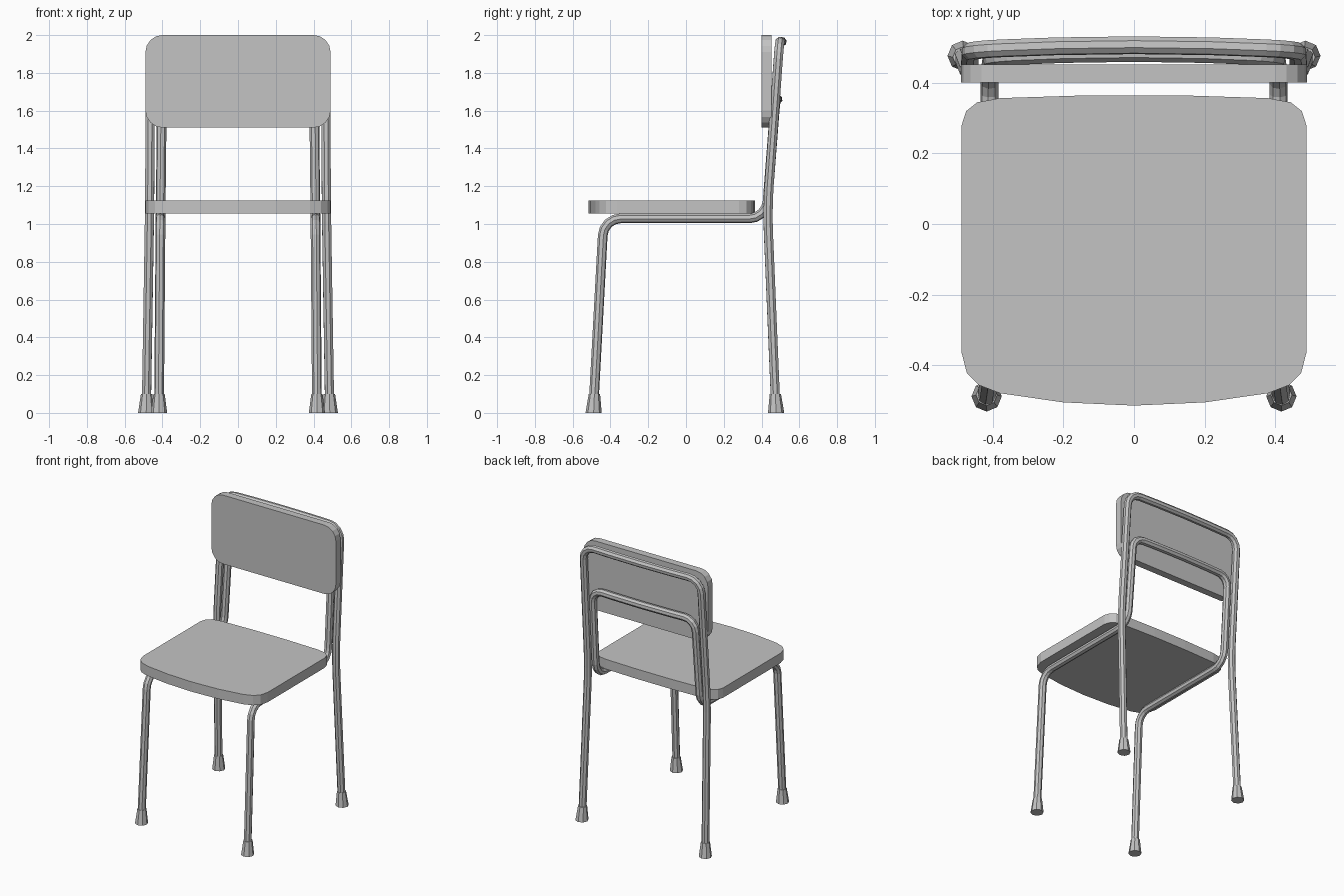
import bpy
import bmesh
from mathutils import Vector

cube = bpy.data.objects.get("Cube")
if cube:
    bpy.data.objects.remove(cube)

GREY = (0.55, 0.55, 0.55, 1)
grey = bpy.data.materials.new("plain grey")
grey.use_nodes = True
grey.diffuse_color = GREY
grey.node_tree.nodes["Principled BSDF"].inputs["Base Color"].default_value = GREY

TUBE_RADIUS = 0.026


def add_object(name, data):
    obj = bpy.data.objects.new(name, data)
    data.materials.append(grey)
    bpy.context.collection.objects.link(obj)
    return obj


def fillet(corners, radii, steps=4):
    """Round each inner corner of a path by its radius."""
    pts = [Vector(c) for c in corners]
    path = [pts[0]]
    for i in range(1, len(pts) - 1):
        p, r = pts[i], radii[i - 1]
        if r == 0:
            path.append(p)
            continue
        a = p + (pts[i - 1] - p).normalized() * r
        b = p + (pts[i + 1] - p).normalized() * r
        for k in range(steps + 1):
            t = k / steps
            # circular-looking arc as a rational curve
            w = 0.71
            d = (1 - t) ** 2 + 2 * w * t * (1 - t) + t * t
            path.append((a * (1 - t) ** 2 + p * 2 * w * t * (1 - t) + b * t * t) / d)
    path.append(pts[-1])
    return path


def bent_tube(name, half, radii):
    """Sweep a tube along a half path and its mirror image."""
    mirrored = [(-x, y, z) for x, y, z in reversed(half[:-1])]
    path = fillet(half + mirrored, radii + [0] + radii[::-1])
    curve = bpy.data.curves.new(name, "CURVE")
    curve.dimensions = "3D"
    curve.bevel_depth = TUBE_RADIUS
    curve.bevel_resolution = 2
    curve.use_fill_caps = True
    spline = curve.splines.new("POLY")
    spline.points.add(len(path) - 1)
    for point, co in zip(spline.points, path):
        point.co = (*co, 1)
    spline.use_smooth = False
    return add_object(name, curve)


def slab(name, outline, thickness):
    """Extrude a closed 3D outline by a thickness vector."""
    bm = bmesh.new()
    face = bm.faces.new([bm.verts.new(p) for p in outline])
    new = bmesh.ops.extrude_face_region(bm, geom=[face], use_keep_orig=True)["geom"]
    verts = [g for g in new if isinstance(g, bmesh.types.BMVert)]
    bmesh.ops.translate(bm, verts=verts, vec=thickness)
    bmesh.ops.recalc_face_normals(bm, faces=bm.faces)
    mesh = bpy.data.meshes.new(name)
    bm.to_mesh(mesh)
    bm.free()
    return add_object(name, mesh)


def foot(name, x, y, lean):
    """Flared eight-sided foot whose top leans along its leg."""
    bm = bmesh.new()
    bmesh.ops.create_cone(bm, cap_ends=True, segments=8, radius1=0.043,
                          radius2=0.03, depth=0.1)
    for v in bm.verts:
        if v.co.z > 0:
            v.co.x += lean[0]
            v.co.y += lean[1]
        v.co += Vector((x, y, 0.05))
    mesh = bpy.data.meshes.new(name)
    bm.to_mesh(mesh)
    bm.free()
    return add_object(name, mesh)


# Outer frame: back legs, uprights and top bar
bent_tube("back_frame",
          [(0.485, 0.475, 0.03), (0.468, 0.431, 1.08), (0.463, 0.495, 1.965),
           (0.22, 0.504, 1.965), (0, 0.507, 1.965)],
          [0.12, 0.09, 0])

# Inner frame: front legs, seat rails, inner uprights and lower back bar
bent_tube("seat_frame",
          [(0.418, -0.49, 0.03), (0.41, -0.436, 1.03), (0.41, 0.425, 1.03),
           (0.403, 0.474, 1.66), (0.2, 0.482, 1.66), (0, 0.485, 1.66)],
          [0.09, 0.09, 0.08, 0])

# Rubber feet
for side, s in (("left", 1), ("right", -1)):
    foot(f"front_foot_{side}", 0.418 * s, -0.489, (0, 0.004))
    foot(f"back_foot_{side}", 0.486 * s, 0.477, (-0.002 * s, -0.004))

# Seat with bowed front and back edges
half = [(0, -0.515), (0.2, -0.506), (0.38, -0.48), (0.44, -0.457), (0.474, -0.423),
        (0.489, -0.365), (0.489, 0.28), (0.476, 0.32), (0.445, 0.345),
        (0.38, 0.357), (0.13, 0.365)]
seat = half + [(-x, y) for x, y in reversed(half[1:])]
slab("seat", [(x, y, 1.055) for x, y in seat], (0, 0, 0.07))

# Backrest with rounded corners
W, LOW, HIGH, R = 0.49, 1.51, 2.0, 0.09
corners = [(0, 0, LOW), (W, 0, LOW), (W, 0, HIGH), (-W, 0, HIGH), (-W, 0, LOW), (0, 0, LOW)]
panel = fillet(corners, [R] * 4)[1:]
slab("backrest", [(p.x, 0.401, p.z) for p in panel], (0, 0.052, 0))
